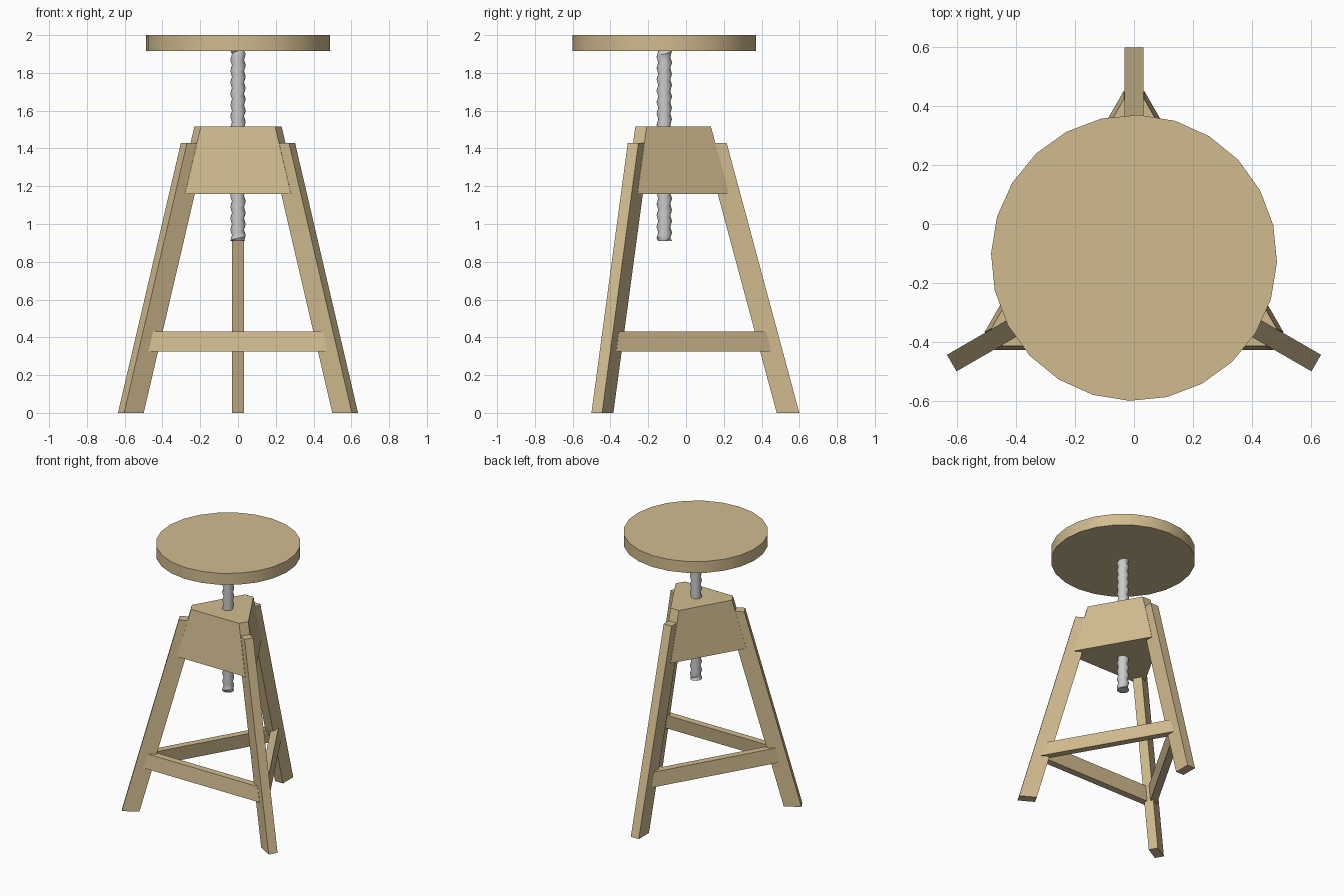
import bpy, bmesh, math
from mathutils import Matrix

if "Cube" in bpy.data.objects:
    bpy.data.objects.remove(bpy.data.objects["Cube"])

CY = -0.115                      # stool axis lies slightly forward of the origin


def material(name, rgb):
    m = bpy.data.materials.new(name)
    m.diffuse_color = (*rgb, 1)
    m.use_nodes = True
    m.node_tree.nodes["Principled BSDF"].inputs["Base Color"].default_value = m.diffuse_color
    return m


wood = material("pale wood", (0.64, 0.50, 0.275))
steel = material("grey steel", (0.60, 0.60, 0.60))


def add(name, bm, mat, turn=0.0, smooth=False):
    bmesh.ops.recalc_face_normals(bm, faces=bm.faces[:])
    bm.transform(Matrix.Translation((0, CY, 0)) @ Matrix.Rotation(turn, 4, 'Z'))
    me = bpy.data.meshes.new(name)
    bm.to_mesh(me)
    bm.free()
    me.materials.append(mat)
    ob = bpy.data.objects.new(name, me)
    bpy.context.collection.objects.link(ob)
    if smooth:
        bpy.context.view_layer.objects.active = ob
        ob.select_set(True)
        bpy.ops.object.shade_smooth_by_angle(angle=math.radians(35))
        ob.select_set(False)


def loft(name, low, z0, high, z1, mat, turn=0.0):
    """Solid between two matching outlines at two heights."""
    bm = bmesh.new()
    a = [bm.verts.new((x, y, z0)) for x, y in low]
    b = [bm.verts.new((x, y, z1)) for x, y in high]
    n = len(a)
    bm.faces.new(a)
    bm.faces.new(b)
    for i in range(n):
        bm.faces.new((a[i], a[(i + 1) % n], b[(i + 1) % n], b[i]))
    add(name, bm, mat, turn)


def leg_mid(z):                  # distance of the leg centre line from the axis
    return 0.655 - 0.2692 * z


HW = 0.0345                      # half width of the cut corners


# Seat
bm = bmesh.new()
bmesh.ops.create_cone(bm, cap_ends=True, segments=24, radius1=0.486, radius2=0.486,
                      depth=0.085, matrix=Matrix.Translation((0, 0, 1.9575)))
add("seat", bm, wood, math.radians(-1.8), smooth=True)


# Hub block: tapered triangle with cut corners
def hub_outline(z):
    d, pts = leg_mid(z), []
    for k in range(3):
        a = math.pi / 2 + k * math.tau / 3
        for s in (-HW, HW):
            pts.append((d * math.cos(a) - s * math.sin(a), d * math.sin(a) + s * math.cos(a)))
    return pts


loft("hub_block", hub_outline(1.16), 1.16, hub_outline(1.515), 1.515, wood)


# Legs, leaning inward
def leg_outline(z, w=0.0325, t=0.06):
    d = leg_mid(z)
    return [(-w, d - t), (w, d - t), (w, d + t), (-w, d + t)]


# Stretchers between the legs
def stretcher_outline(z, t=0.05):
    d = leg_mid(z)
    x = d * math.cos(math.pi / 6) - HW / 2
    y = d / 2 + HW * math.cos(math.pi / 6)
    xi = (y - t) * math.sqrt(3)
    return [(-x, -y), (x, -y), (xi, t - y), (-xi, t - y)]


for k, (leg, bar) in enumerate((("back_leg", "front_stretcher"),
                                ("left_leg", "right_stretcher"),
                                ("right_leg", "left_stretcher"))):
    turn = k * math.tau / 3
    loft(leg, leg_outline(0), 0, leg_outline(1.43), 1.43, wood, turn)
    loft(bar, stretcher_outline(0.325), 0.325, stretcher_outline(0.43), 0.43, wood, turn)

# Screw spindle: helical thread around a core
Z0, Z1, PITCH, N = 0.91, 1.92, 0.06, 16
bm = bmesh.new()
rows = 2 * (int((Z1 - Z0) / PITCH) + 4)
grid = []
for k in range(N + 1):
    a = k * math.tau / N
    col = []
    for j in range(rows):
        r = 0.041 if j % 2 else 0.032
        z = Z0 + (j / 2 - 2 + k / N) * PITCH
        z = min(max(z, Z0), Z1)
        col.append(bm.verts.new((r * math.cos(a), r * math.sin(a), z)))
    grid.append(col)
for k in range(N):
    for j in range(rows - 1):
        bm.faces.new((grid[k][j], grid[k + 1][j], grid[k + 1][j + 1], grid[k][j + 1]))
bmesh.ops.remove_doubles(bm, verts=bm.verts[:], dist=0.0002)
bmesh.ops.dissolve_degenerate(bm, edges=bm.edges[:], dist=0.0002)
add("screw_thread", bm, steel, smooth=True)

bm = bmesh.new()
bmesh.ops.create_cone(bm, cap_ends=True, segments=N, radius1=0.032, radius2=0.032,
                      depth=Z1 - Z0, matrix=Matrix.Translation((0, 0, (Z0 + Z1) / 2)))
add("screw_core", bm, steel, smooth=True)
